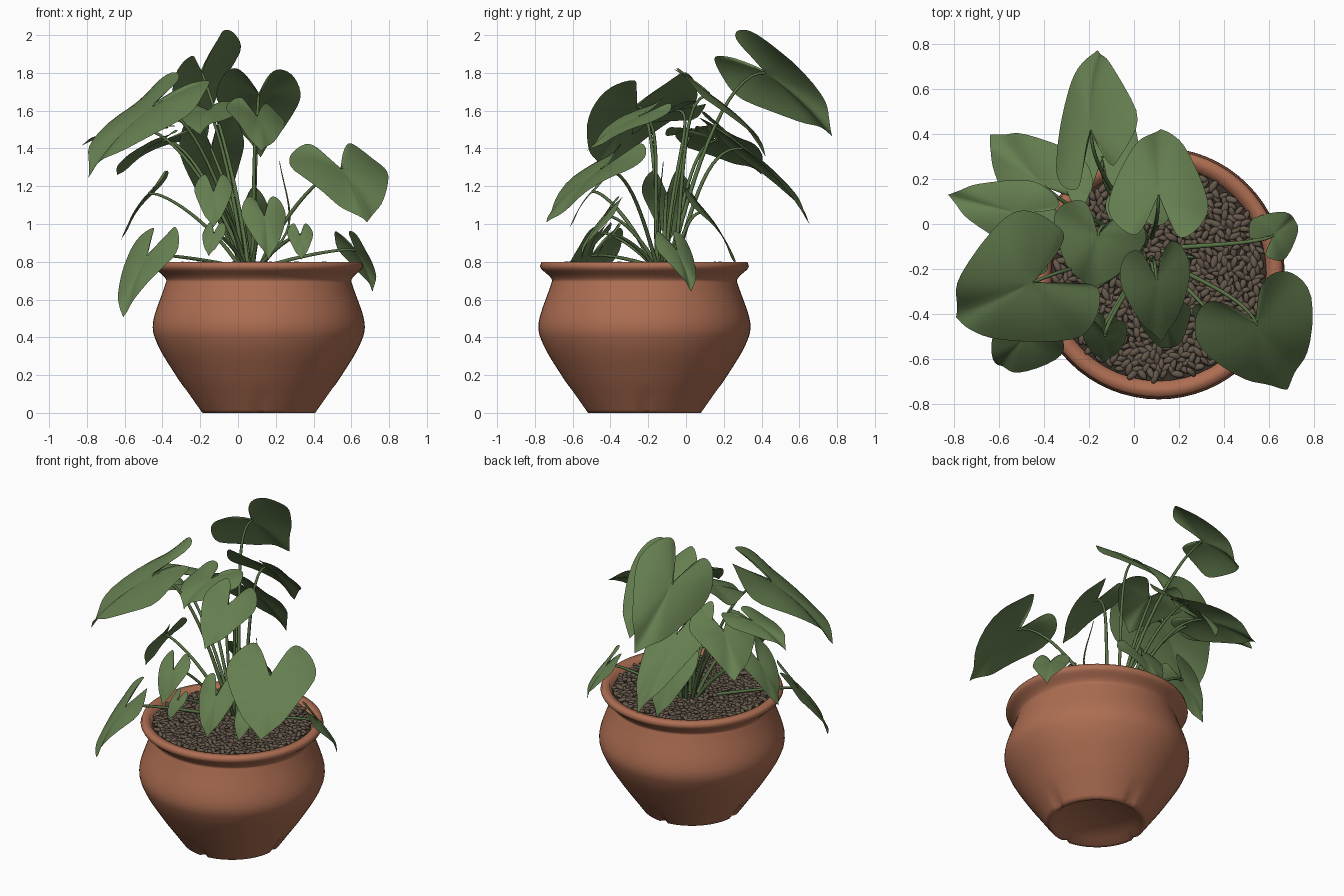
import bpy, bmesh, math, random
from mathutils import Vector as V, Matrix, Euler

if "Cube" in bpy.data.objects:
    bpy.data.objects.remove(bpy.data.objects["Cube"])

random.seed(4)
PX, PY = 0.11, -0.22          # pot axis


def material(name, rgb):
    m = bpy.data.materials.new(name)
    m.diffuse_color = (*rgb, 1)
    m.use_nodes = True
    m.node_tree.nodes["Principled BSDF"].inputs["Base Color"].default_value = m.diffuse_color
    return m


TERRACOTTA = material("terracotta", (0.42, 0.155, 0.085))
LEAF = material("leaf green", (0.13, 0.21, 0.08))
STEM = material("stem green", (0.10, 0.17, 0.06))
PEBBLE = material("pebble brown", (0.13, 0.098, 0.07))
SOIL = material("dark soil", (0.04, 0.03, 0.022))


def make(name, verts, faces, mat):
    me = bpy.data.meshes.new(name)
    me.from_pydata([tuple(v) for v in verts], [], faces)
    me.materials.append(mat)
    me.polygons.foreach_set("use_smooth", [True] * len(me.polygons))
    ob = bpy.data.objects.new(name, me)
    bpy.context.collection.objects.link(ob)
    return ob


def spline(pts, n):
    """Smooth curve through the points, n steps per span."""
    p = [V(q) for q in pts]
    p = [2 * p[0] - p[1]] + p + [2 * p[-1] - p[-2]]
    out = []
    for i in range(1, len(p) - 2):
        a, b, c, d = p[i - 1:i + 3]
        for k in range(n):
            t = k / n
            out.append(0.5 * (2 * b + (c - a) * t + (2 * a - 5 * b + 4 * c - d) * t * t
                              + (3 * b - a - 3 * c + d) * t ** 3))
    return out + [p[-2]]


# pot: turned profile with four small notches at the foot
def pot():
    body = spline([(0.30, 0), (0.36, 0.085), (0.44, 0.2), (0.535, 0.36), (0.56, 0.48),
                   (0.50, 0.665), (0.493, 0.71), (0.545, 0.76)], 5)
    rim = [(0.553, 0.775), (0.545, 0.80), (0.50, 0.80), (0.475, 0.74)]
    prof = [(0, 0.03), (0.24, 0.03), (0.275, 0)] + [tuple(p) for p in body] + rim
    n = 64
    verts, faces = [], []
    for j, (r, z) in enumerate(prof):
        for i in range(n):
            a = 2 * math.pi * i / n
            rr = r - 0.025 * (1 - z / 0.14) if i % 16 == 0 and z < 0.14 and j > 2 else r
            verts.append((PX + rr * math.cos(a), PY + rr * math.sin(a), z))
    for j in range(len(prof) - 1):
        for i in range(n):
            k = (i + 1) % n
            faces.append((j * n + i, j * n + k, j * n + n + k, j * n + n + i))
    ob = make("pot", verts, faces, TERRACOTTA)
    bm = bmesh.new()
    bm.from_mesh(ob.data)
    bmesh.ops.remove_doubles(bm, verts=bm.verts, dist=1e-5)
    bmesh.ops.recalc_face_normals(bm, faces=bm.faces)
    bm.to_mesh(ob.data)
    bm.free()


pot()

# soil disc
ring = [(PX + 0.48 * math.cos(i * math.pi / 24), PY + 0.48 * math.sin(i * math.pi / 24), 0.765)
        for i in range(48)]
make("soil", ring, [tuple(range(48))], SOIL)


# pebble layer
def pebbles(count):
    bm = bmesh.new()
    bmesh.ops.create_icosphere(bm, subdivisions=2, radius=1)
    base = [v.co.copy() for v in bm.verts]
    tris = [[v.index for v in f.verts] for f in bm.faces]
    bm.free()
    verts, faces = [], []
    for i in range(count):
        r = 0.465 * math.sqrt((i + 0.5) / count)
        a = i * 2.39996
        pos = V((PX + r * math.cos(a), PY + r * math.sin(a), 0.78 + random.uniform(-.006, .006)))
        tilt = random.uniform(-.4, .4)
        rot = Euler((tilt, tilt, random.uniform(0, 6.3)))
        m = Matrix.LocRotScale(pos, rot, V((.029, .0145, .012)) * random.uniform(.85, 1.15))
        o = len(verts)
        verts += [m @ v for v in base]
        faces += [[o + k for k in t] for t in tris]
    make("pebbles", verts, faces, PEBBLE)


pebbles(750)

# half outline of a heart leaf: (along the midrib, sideways)
HALF = spline([(-0.03, 0), (-0.42, 0.30), (-0.52, 0.55), (-0.35, 0.88), (0, 1.0),
               (0.6, 0.56), (0.84, 0.22), (1, 0)], 4)
OUTLINE = [(p.x, p.y) for p in HALF] + [(p.x, -p.y) for p in HALF[-2:0:-1]]


def leaf(name, base, tip, width, roll):
    """Heart leaf from stem joint to tip; roll lifts its right half."""
    b, d = V(base), V(tip) - V(base)
    right = V((d.y, -d.x, 0)).normalized()
    up = right.cross(d).normalized()
    roll = math.radians(roll)
    s = width * (right * math.cos(roll) + up * math.sin(roll))
    nrm = s.cross(d).normalized()
    L = d.length
    phase = random.uniform(0, 6)
    n, rings = len(OUTLINE), 6
    verts, faces = [b], []
    for k in range(1, rings + 1):
        f = k / rings
        for i, (a, w) in enumerate(OUTLINE):
            a, w = a * f, w * f
            h = 0.22 * L * a * (1 - a) if a > 0 else 0.16 * L * a
            h += width * (0.16 * abs(w) - 0.26 * w * w)
            h += 0.05 * width * f * f * math.sin(10 * math.pi * i / n + phase)
            verts.append(b + d * a + s * w + nrm * h)
    for i in range(n):
        j = (i + 1) % n
        faces.append((0, 1 + j, 1 + i))
        for k in range(rings - 1):
            o = 1 + k * n
            faces.append((o + i, o + j, o + n + j, o + n + i))
    make(name + "_leaf", verts, faces, LEAF)
    stem(name + "_stem", b, d)


def tube(name, pts, r0, r1, mat=STEM):
    cu = bpy.data.curves.new(name, "CURVE")
    cu.dimensions = "3D"
    cu.bevel_depth = 1
    cu.bevel_resolution = 1
    sp = cu.splines.new("POLY")
    sp.points.add(len(pts) - 1)
    for i, p in enumerate(pts):
        sp.points[i].co = (*p, 1)
        sp.points[i].radius = r0 + (r1 - r0) * i / (len(pts) - 1)
    cu.materials.append(mat)
    bpy.context.collection.objects.link(bpy.data.objects.new(name, cu))


def stem(name, b, d):
    """Arching stalk from the crown of the plant to the leaf joint."""
    c = V((0.07, -0.12, 0.77))
    c += ((b - c) * V((1, 1, 0))).normalized() * random.uniform(.03, .08)
    p1 = c.lerp(b, 0.3)
    p1.z = c.z + (b.z - c.z) * 0.6
    p2 = b - V((d.x, d.y, 0)) * 0.5 + V((0, 0, 0.02))
    pts = [c * (1 - t) ** 3 + p1 * 3 * t * (1 - t) ** 2 + p2 * 3 * t * t * (1 - t) + b * t ** 3
           for t in (i / 14 for i in range(15))]
    tube(name, pts, 0.012, 0.007)


# large upper leaves: joint, tip, half width, roll
leaf("top_back", (-.19, .42, 1.80), (-.17, .78, 1.47), .24, 45)
leaf("back_right", (.11, .13, 1.68), (.12, .43, 1.36), .22, 0)
leaf("upper_middle", (-.16, -.05, 1.6), (-.2, -.29, 1.48), .21, -8)
leaf("upper_front", (.1, -.25, 1.57), (.12, -.52, 1.38), .16, 15)
leaf("front_left", (-.45, -.26, 1.62), (-.8, -.42, 1.25), .31, 7)
leaf("left", (-.52, .05, 1.5), (-.83, .13, 1.42), .15, 5)
leaf("back_left", (-.4, .17, 1.44), (-.64, .4, 1.26), .2, 8)
leaf("back_drooping", (-.14, .3, 1.4), (-.1, .66, 1), .17, 13)
leaf("front_right", (.55, -.45, 1.29), (.68, -.73, 1), .27, 0)


# lower leaves all hang at the same pitch and share proportions
def hanging_leaf(name, joint, heading, length):
    a, pitch = math.radians(heading), math.radians(60)
    d = V((math.cos(a) * math.cos(pitch), math.sin(a) * math.cos(pitch), -math.sin(pitch)))
    leaf(name, joint, V(joint) + d * length, 0.45 * length, 0)


hanging_leaf("right_low", (.62, -.05, .86), 40, .25)
hanging_leaf("left_low", (-.48, -.5, .83), 225, .37)
hanging_leaf("left_middle", (-.47, -.1, 1.16), 175, .29)
hanging_leaf("front_low", (.14, -.43, 1.04), 280, .26)
hanging_leaf("front_middle", (-.13, -.5, 1.17), 270, .22)
hanging_leaf("back_low", (.02, .1, 1.06), 85, .32)
hanging_leaf("small_right", (.33, -.4, .94), 275, .15)
hanging_leaf("small_left", (-.13, -.45, .95), 250, .14)

# young furled shoot
tube("furled_shoot", spline([(.12, -.12, .77), (.27, -.15, 1), (.22, -.12, 1.33)], 6),
     0.01, 0.002, LEAF)
